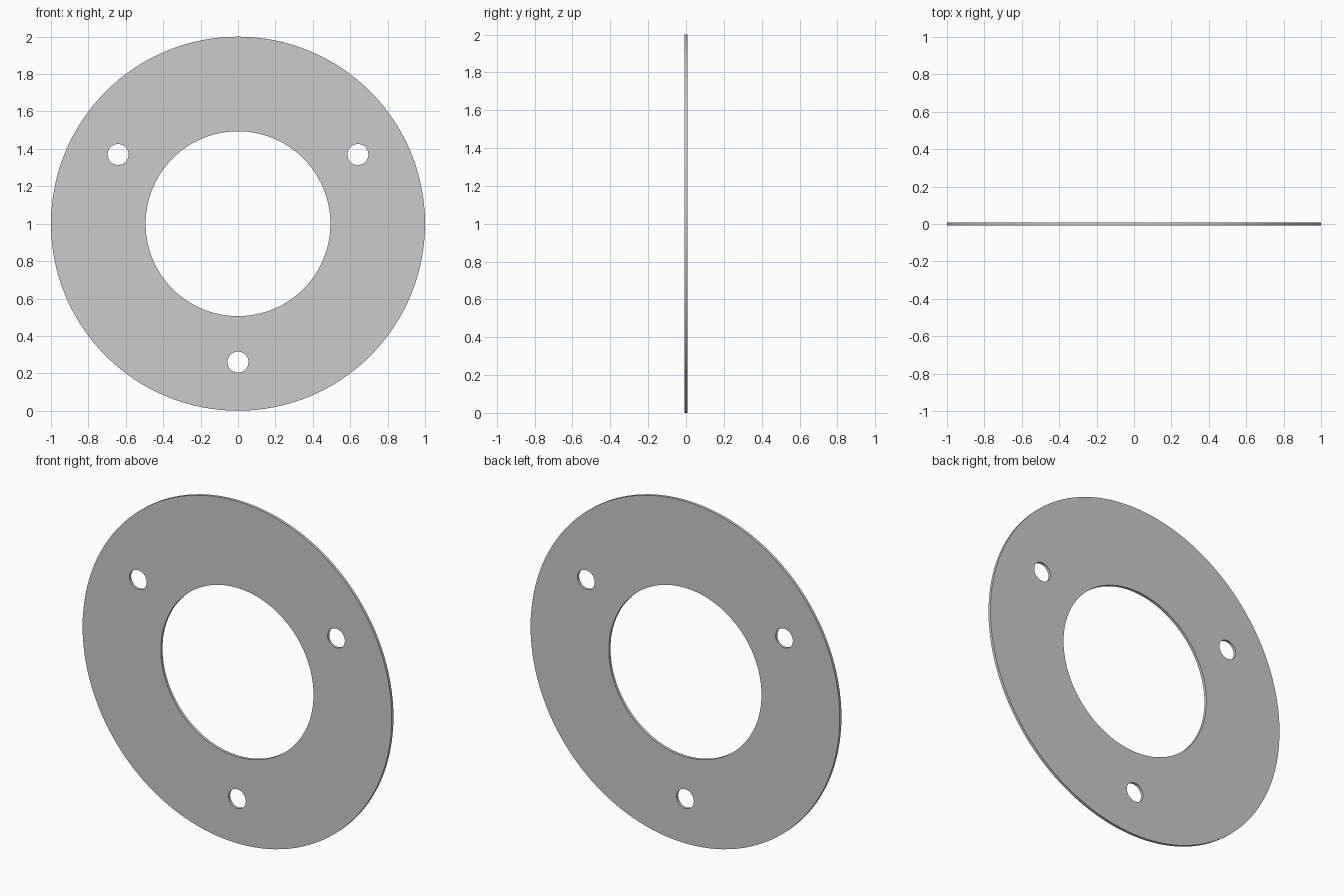
import bpy, bmesh
from math import sin, cos, pi, radians

if "Cube" in bpy.data.objects:
    bpy.data.objects.remove(bpy.data.objects["Cube"])

THICK = 0.016

curve = bpy.data.curves.new("flange_ring", 'CURVE')
curve.dimensions = '2D'
curve.fill_mode = 'BOTH'
curve.extrude = THICK / 2


def circle(cx, cy, r, n):
    s = curve.splines.new('POLY')
    s.points.add(n - 1)
    for i, p in enumerate(s.points):
        a = 2 * pi * i / n
        p.co = (cx + r * cos(a), cy + r * sin(a), 0, 1)
    s.use_cyclic_u = True


# Outer rim and central opening
circle(0, 0, 1.0, 128)
circle(0, 0, 0.494, 96)

# Three bolt holes
for deg in (30, 150, 270):
    a = radians(deg)
    circle(0.74 * cos(a), 0.74 * sin(a), 0.056, 40)

ring = bpy.data.objects.new("flange_ring", curve)
bpy.context.collection.objects.link(ring)
ring.rotation_euler = (pi / 2, 0, 0)
ring.location = (0, 0, 1)

# Turn the profile into a welded solid mesh with sharp rims
bpy.context.view_layer.objects.active = ring
ring.select_set(True)
bpy.ops.object.convert(target='MESH')
ring = bpy.context.object
bm = bmesh.new()
bm.from_mesh(ring.data)
bmesh.ops.remove_doubles(bm, verts=bm.verts, dist=1e-4)
bmesh.ops.recalc_face_normals(bm, faces=bm.faces)
bm.to_mesh(ring.data)
bm.free()
bpy.ops.object.shade_smooth_by_angle(angle=radians(30))
